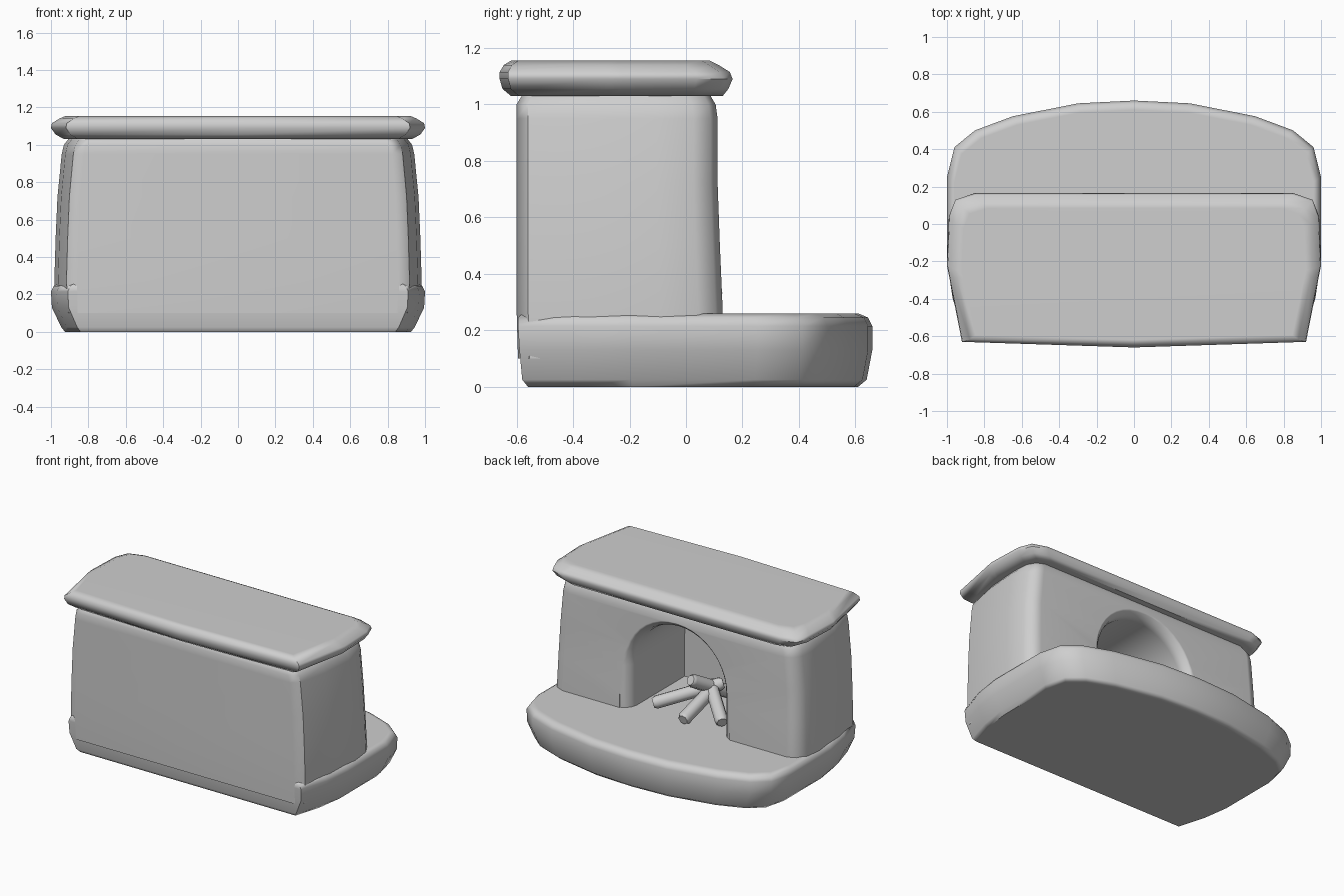
import bpy, bmesh, math
from mathutils import Vector

cube = bpy.data.objects.get("Cube")
if cube:
    bpy.data.objects.remove(cube, do_unlink=True)

stone = bpy.data.materials.new("light_grey")
stone.use_nodes = True
grey = (0.62, 0.62, 0.62, 1)
stone.diffuse_color = grey
stone.node_tree.nodes["Principled BSDF"].inputs["Base Color"].default_value = grey


def skin(name, rings):
    """Closed solid through rings of equal point count."""
    bm = bmesh.new()
    loops = [[bm.verts.new(p) for p in ring] for ring in rings]
    n = len(loops[0])
    for a, b in zip(loops, loops[1:]):
        for i in range(n):
            j = (i + 1) % n
            bm.faces.new((a[i], a[j], b[j], b[i]))
    bm.faces.new(loops[0][::-1])
    bm.faces.new(loops[-1])
    bmesh.ops.recalc_face_normals(bm, faces=bm.faces)
    mesh = bpy.data.meshes.new(name)
    bm.to_mesh(mesh)
    bm.free()
    mesh.materials.append(stone)
    obj = bpy.data.objects.new(name, mesh)
    bpy.context.collection.objects.link(obj)
    return obj


def select(obj):
    bpy.ops.object.select_all(action='DESELECT')
    obj.select_set(True)
    bpy.context.view_layer.objects.active = obj


def smooth(obj, angle=50):
    select(obj)
    bpy.ops.object.shade_smooth_by_angle(angle=math.radians(angle))
    obj.modifiers.new("even_shading", 'WEIGHTED_NORMAL').keep_sharp = True


def stack(name, half, levels):
    """Mirror a half plan in x and loft it; levels are (z, x scale, y front, y back)."""
    plan = half + [(-x, y) for x, y in reversed(half) if x > 0]
    low, high = min(y for _, y in plan), max(y for _, y in plan)
    rings = [[(x * sx, y0 + (y - low) / (high - low) * (y1 - y0), z) for x, y in plan]
             for z, sx, y0, y1 in levels]
    return skin(name, rings)


# Hearth slab with a bowed edge
hearth = stack("hearth",
    [(0, -.6), (.91, -.6), (.97, -.4), (1, -.2), (1, .25), (.96, .41),
     (.85, .5), (.65, .575), (.3, .645), (0, .66)],
    [(0, .925, -.56, .61), (.025, .945, -.58, .64), (.13, .995, -.59, .66),
     (.215, 1, -.595, .66), (.245, .985, -.595, .645), (.26, .96, -.58, .61)])
smooth(hearth)

# Chimney breast, tapering to the top
body = stack("chimney_breast",
    [(0, -.6), (.86, -.6), (.92, -.56), (.965, -.35), (.985, -.1), (.975, .03),
     (.94, .09), (.88, .115), (0, .115)],
    [(.1, .985, -.595, .13), (.27, .997, -.6, .13), (.5, .99, -.6, .12),
     (.72, .98, -.6, .112), (.95, .957, -.6, .112), (1.0, .945, -.6, .105),
     (1.025, .925, -.585, .09), (1.045, .91, -.57, .08)])


# Arched firebox, cut with a flared mouth
def arch(y, grow):
    r, spring, base = .36 + grow, .56, .22
    top = [(r * math.cos(math.pi * i / 20), y, spring + r * math.sin(math.pi * i / 20))
           for i in range(21)]
    return [(r, y, base)] + top + [(-r, y, base)]


cutter = skin("firebox_cutter", [arch(*s) for s in
              [(-.5, 0), (.04, 0), (.08, .012), (.105, .035), (.125, .07), (.2, .075)]])
cutter.hide_render = True
select(body)
cut = body.modifiers.new("firebox", 'BOOLEAN')
cut.operation = 'DIFFERENCE'
cut.solver = 'EXACT'
cut.object = cutter
bpy.ops.object.modifier_apply(modifier=cut.name)
bpy.data.objects.remove(cutter, do_unlink=True)
smooth(body, 40)

# Mantel shelf with rounded edges
mantel = stack("mantel_shelf",
    [(0, -.655), (.92, -.625), (.99, -.27), (1, -.22), (.99, .04), (.955, .13),
     (.85, .165), (0, .165)],
    [(1.03, .93, -.62, .13), (1.055, .975, -.65, .15), (1.09, 1, -.66, .165),
     (1.115, .995, -.66, .155), (1.14, .955, -.645, .115), (1.155, .92, -.62, .085)])
smooth(mantel)


# Logs leaning together in the firebox
def log(name, a, b, r=.045):
    a, b = Vector(a), Vector(b)
    turn = (b - a).to_track_quat('Z', 'Y')
    span = (b - a).length
    rings = [[a + turn @ Vector((k * r * math.cos(i * math.pi / 4),
                                 k * r * math.sin(i * math.pi / 4), t * span))
              for i in range(8)]
             for t, k in [(0, .75), (.05, 1), (.95, 1), (1, .75)]]
    smooth(skin(name, rings))


tips = [((.23, .04, .31), (-.11, -.26, .43)),
        ((-.06, .12, .30), (-.06, -.24, .40)),
        ((-.29, .01, .30), (-.02, -.24, .42)),
        ((-.12, -.40, .30), (0, -.05, .50)),
        ((.18, -.36, .30), (-.08, -.16, .42))]
for i, (foot, tip) in enumerate(tips):
    log(f"log_{i + 1}", foot, tip)
